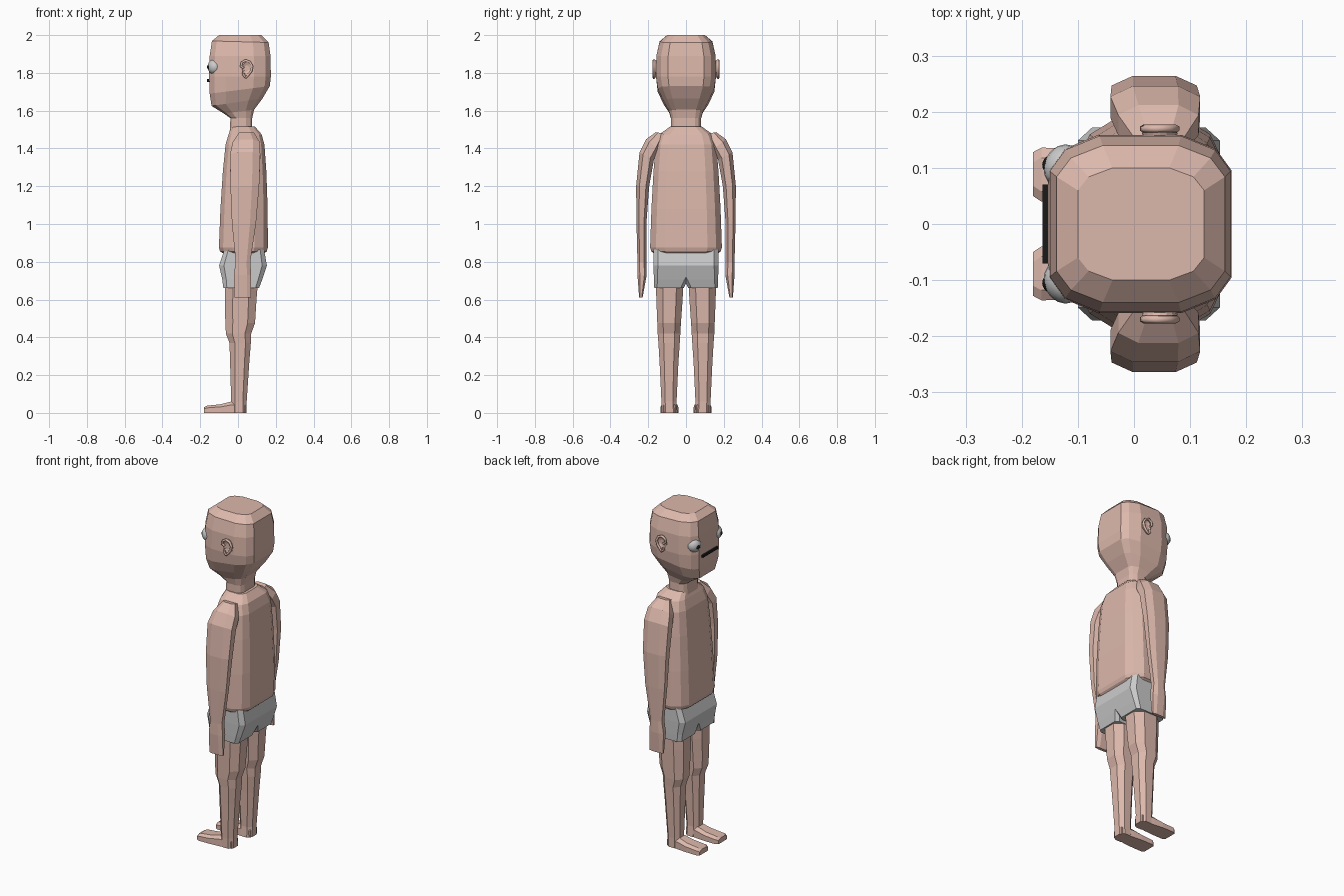
import bpy, bmesh
from math import cos, sin, pi, radians
from mathutils import Matrix, Vector

if "Cube" in bpy.data.objects:
    bpy.data.objects.remove(bpy.data.objects["Cube"])


def material(name, rgb):
    m = bpy.data.materials.new(name)
    m.diffuse_color = (*rgb, 1)
    m.use_nodes = True
    m.node_tree.nodes["Principled BSDF"].inputs["Base Color"].default_value = m.diffuse_color
    return m


SKIN = material("skin", (0.72, 0.48, 0.41))
BLACK = material("black", (0.01, 0.01, 0.01))

# Unit cross-sections: a 12-sided rounded square and an octagon
ROUND = [(1, -.6), (1, .6), (.83, .84), (.45, 1), (-.45, 1), (-.83, .84),
         (-1, .6), (-1, -.6), (-.83, -.84), (-.45, -1), (.45, -1), (.83, -.84)]
OCT = [(1, -.5), (1, .5), (.5, 1), (-.5, 1), (-1, .5), (-1, -.5), (-.5, -1), (.5, -1)]
BOX = [(1, -.8), (1, .8), (.8, 1), (-.8, 1), (-1, .8), (-1, -.8), (-.8, -1), (.8, -1)]


def finish(name, bm, mat=None, mirror=False):
    bmesh.ops.recalc_face_normals(bm, faces=bm.faces)
    me = bpy.data.meshes.new(name)
    bm.to_mesh(me)
    bm.free()
    ob = bpy.data.objects.new(name, me)
    bpy.context.collection.objects.link(ob)
    if mat:
        me.materials.append(mat)
    if mirror:
        add_mirror(ob)
    return ob


def add_mirror(ob):
    mod = ob.modifiers.new("Mirror", 'MIRROR')
    mod.use_axis = (False, True, False)
    mod.use_mirror_merge = False


def skin_rings(rings):
    bm = bmesh.new()
    vs = [[bm.verts.new(p) for p in r] for r in rings]
    n = len(vs[0])
    for a, b in zip(vs, vs[1:]):
        for i in range(n):
            j = (i + 1) % n
            bm.faces.new((a[i], a[j], b[j], b[i]))
    bm.faces.new(vs[0])
    bm.faces.new(vs[-1])
    return bm


def loft(name, section, rows, mat=None, mirror=False):
    """Rows: x0, x1, y0, y1, z, then optional z tilt along x and along y."""
    rings = []
    for x0, x1, y0, y1, z, *tilt in rows:
        tx, ty = (tilt + [0, 0])[:2]
        rings.append([((x0 + x1) / 2 + u * (x1 - x0) / 2, (y0 + y1) / 2 + v * (y1 - y0) / 2,
                       z + u * tx + v * ty) for u, v in section])
    return finish(name, skin_rings(rings), mat, mirror)


# Head and neck
loft("head", ROUND, [
    (-.045, .075, -.08, .08, 1.47),
    (-.04, .075, -.08, .08, 1.56),
    (-.075, .085, -.09, .09, 1.595, .01),
    (-.14, .13, -.12, .12, 1.645, .02),
    (-.15, .168, -.15, .15, 1.71, .02),
    (-.153, .174, -.159, .159, 1.78),
    (-.15, .172, -.157, .157, 1.89),
    (-.138, .162, -.14, .14, 1.965, -.004),
    (-.10, .125, -.10, .10, 2.0)], SKIN)

# Torso with a rolled lower edge
loft("torso", ROUND, [
    (-.08, .14, -.17, .17, .845),
    (-.095, .152, -.184, .184, .855),
    (-.101, .158, -.19, .19, .875),
    (-.093, .157, -.183, .183, 1.08),
    (-.08, .15, -.172, .172, 1.28),
    (-.066, .14, -.16, .16, 1.42),
    (-.05, .125, -.14, .14, 1.475),
    (-.035, .09, -.085, .085, 1.515)], SKIN)

# Shorts, one half mirrored, halves overlap at the seam
loft("shorts", BOX, [
    (-.078, .112, .012, .168, .662),
    (-.083, .128, -.01, .17, .705),
    (-.1, .153, -.06, .172, .78),
    (-.072, .138, -.06, .172, .865)], None, True)

# Legs
loft("leg", OCT, [
    (-.068, .108, .012, .16, .72),
    (-.07, .098, .018, .157, .6),
    (-.067, .09, .027, .152, .475),
    (-.064, .07, .03, .15, .42),
    (-.045, .068, .033, .146, .37),
    (-.042, .06, .04, .14, .27),
    (-.036, .046, .05, .13, .06),
    (-.036, .046, .045, .13, 0)], SKIN, True)

# Feet, lofted from heel to toe
foot = []
for x, y0, y1, h in [(.04, .055, .12, .055), (-.036, .045, .13, .06), (-.09, .041, .135, .046),
                     (-.165, .04, .136, .038), (-.18, .05, .128, .03)]:
    foot.append([(x, y0, 0), (x, y1, 0), (x, y1, h * .7), (x, y1 - .018, h),
                 (x, y0 + .018, h), (x, y0, h * .7)])
finish("foot", skin_rings(foot), SKIN, True)

# Arms with flat mitten hands
loft("arm", OCT, [
    (.005, .085, .11, .16, 1.482, 0, .004),
    (-.028, .115, .14, .212, 1.42, 0, .028),
    (-.042, .118, .17, .246, 1.36, 0, .02),
    (-.04, .112, .195, .264, 1.2),
    (-.032, .095, .21, .262, 1.0),
    (-.012, .065, .21, .257, .8),
    (-.022, .07, .208, .257, .73),
    (-.018, .07, .23, .248, .61)], SKIN, True)

# Ear plate
ear = [[(.046 + .032 * s * cos(t) - .008 * (sin(t) < -.5), y, 1.822 + .047 * s * sin(t))
        for t in (2 * pi * i / 16 for i in range(16))]
       for y, s in ((.14, .8), (.163, 1), (.166, .75), (.16, .4))]
finish("ear", skin_rings(ear), SKIN, True)

# Ear rim, a curved tube
cu = bpy.data.curves.new("ear_rim", 'CURVE')
cu.dimensions = '3D'
cu.bevel_depth = .007
cu.bevel_resolution = 1
cu.use_fill_caps = True
path = [(.03, 1.825), (.016, 1.835), (.02, 1.855), (.04, 1.866), (.062, 1.858), (.075, 1.835),
        (.07, 1.81), (.055, 1.79), (.042, 1.775), (.031, 1.785), (.03, 1.8)]
sp = cu.splines.new('POLY')
sp.points.add(len(path) - 1)
for p, (x, z) in zip(sp.points, path):
    p.co = (x, .17, z, 1)
cu.materials.append(SKIN)
rim = bpy.data.objects.new("ear_rim", cu)
bpy.context.collection.objects.link(rim)
add_mirror(rim)


# Eyes and pupils
def ball(name, centre, size, turn, mat=None):
    bm = bmesh.new()
    m = (Matrix.Translation(Vector(centre)) @ Matrix.Rotation(radians(turn), 4, 'Z')
         @ Matrix.Diagonal((*size, 1)))
    bmesh.ops.create_uvsphere(bm, u_segments=16, v_segments=10, radius=1, matrix=m)
    ob = finish(name, bm, mat, True)
    ob.data.shade_smooth()


ball("eye", (-.126, .103, 1.832), (.034, .04, .04), -25)
ball("pupil", (-.154, .108, 1.83), (.009, .014, .014), -18, BLACK)

# Mouth
bm = bmesh.new()
bmesh.ops.create_cube(bm, size=1, matrix=Matrix.Translation((-.153, 0, 1.76))
                      @ Matrix.Diagonal((.02, .14, .014, 1)))
finish("mouth", bm, BLACK)
